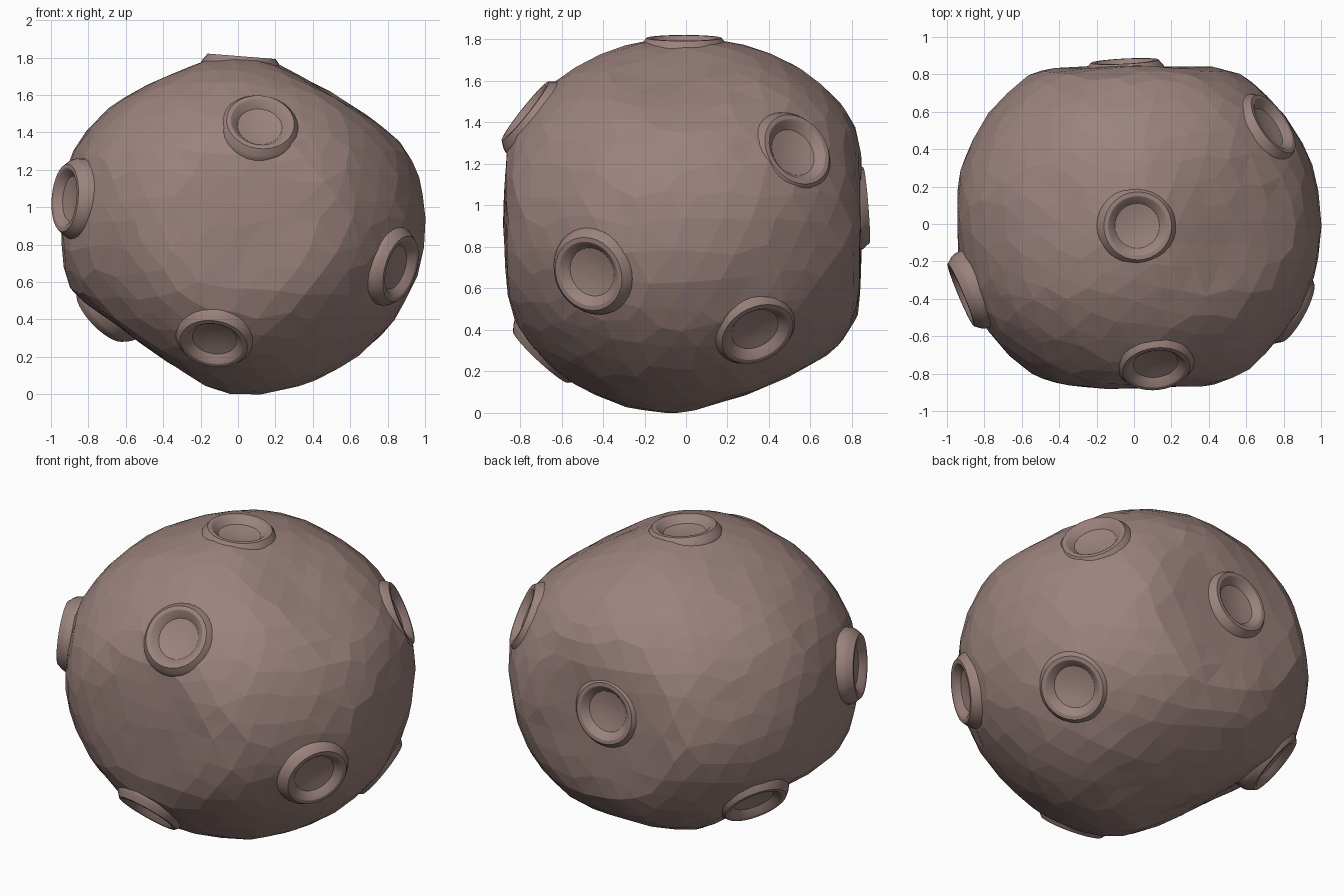
import bpy, bmesh, math, random
from mathutils import Vector, noise

if "Cube" in bpy.data.objects:
    bpy.data.objects.remove(bpy.data.objects["Cube"])

random.seed(4)
CENTRE = Vector((0.013, 0, 0.92))

mat = bpy.data.materials.new("dusty_rock")
mat.diffuse_color = (0.33, 0.225, 0.205, 1)
mat.use_nodes = True
mat.node_tree.nodes["Principled BSDF"].inputs["Base Color"].default_value = mat.diffuse_color

# Crater rims: centre of rim, outward direction
CRATERS = [
    ((0.12, -0.775, 1.455), (0.10, -0.78, 0.62)),
    ((-0.925, -0.38, 1.05), (-0.92, -0.39, 0.08)),
    ((0.87, -0.47, 0.67), (0.86, -0.47, -0.25)),
    ((-0.13, -0.70, 0.27), (-0.13, -0.68, -0.73)),
    ((0.02, -0.01, 1.807), (0.08, 0.00, 1.00)),
    ((0.745, 0.535, 1.27), (0.73, 0.50, 0.38)),
    ((0.74, 0.345, 0.38), (0.68, 0.33, -0.60)),
    ((-0.05, 0.87, 1.00), (-0.05, 0.99, 0.08)),
    ((-0.73, 0.36, 0.42), (-0.65, 0.35, -0.62)),
]

# Broad planes that flatten the rock: direction, distance from centre
PLANES = [
    ((0, -1, 0), 0.875), ((0, 1, 0), 0.842), ((-1, 0, 0), 0.98),
    ((0.5, 0, 0.87), 0.84), ((-0.4, 0, 0.92), 0.88),
    ((-0.57, 0, -0.82), 0.83), ((0, 0.38, -0.92), 0.875),
]
PLANES = [(Vector(n).normalized(), d) for n, d in PLANES]
SOFT = 0.03


def new_object(name, bm):
    bmesh.ops.recalc_face_normals(bm, faces=bm.faces)
    mesh = bpy.data.meshes.new(name)
    bm.to_mesh(mesh)
    bm.free()
    obj = bpy.data.objects.new(name, mesh)
    bpy.context.collection.objects.link(obj)
    mesh.materials.append(mat)
    return obj


def revolve(bm, profile, place, sides=32):
    """Revolve (radius, height) points into bm; ends are capped."""
    rings = []
    for r, h in profile:
        rings.append([bm.verts.new(place @ Vector((
            r * math.cos(2 * math.pi * i / sides),
            r * math.sin(2 * math.pi * i / sides), h))) for i in range(sides)])
    for a, b in zip(rings, rings[1:]):
        for i in range(sides):
            j = (i + 1) % sides
            bm.faces.new((a[i], a[j], b[j], b[i]))
    bm.faces.new(rings[0])
    bm.faces.new(rings[-1])


def placement(pos, direction):
    m = Vector(direction).to_track_quat('Z', 'Y').to_matrix().to_4x4()
    m.translation = Vector(pos)
    return m


def rock_radius(d):
    """Ellipsoid radius softly limited by the flattening planes."""
    rz = 0.89 if d.z > 0 else 0.925
    r = 1 / math.sqrt((d.x / 0.988) ** 2 + (d.y / 0.975) ** 2 + (d.z / rz) ** 2)
    limits = [r] + [p / n.dot(d) for n, p in PLANES if n.dot(d) > 0.3]
    return -SOFT * math.log(sum(math.exp(-x / SOFT) for x in limits))


# Rock body: faceted ball flattened by planes, with slight lumps
bm = bmesh.new()
bmesh.ops.create_icosphere(bm, subdivisions=4, radius=1)
for v in bm.verts:
    jitter = Vector([random.uniform(-0.03, 0.03) for _ in range(3)])
    d = (v.co + jitter).normalized()
    r = rock_radius(d) + 0.015 * noise.noise(d * 2.5) + random.uniform(-0.004, 0.004)
    v.co = CENTRE + d * r
    v.co.z = max(v.co.z, 0)
low = min(v.co.z for v in bm.verts)
for v in bm.verts:  # rest the lowest point on the ground
    v.co.z -= low * max(0, 1 - v.co.z)
body = new_object("rock_body", bm)

# Hidden cutters open the body under each crater bowl
bm = bmesh.new()
for pos, direction in CRATERS:
    revolve(bm, [(0.168, -0.075), (0.168, 0.1)], placement(pos, direction))
cutter = new_object("crater_cutters", bm)
cutter.hide_render = True
cutter.hide_viewport = True
cut = body.modifiers.new("crater_holes", 'BOOLEAN')
cut.object = cutter
cut.operation = 'DIFFERENCE'
cut.solver = 'EXACT'

# Raised rim and bowl for each crater
RIM = [(0.222, -0.11), (0.216, -0.05), (0.206, -0.03), (0.182, 0.0), (0.16, 0.0),
       (0.15, -0.006), (0.12, -0.038), (0.06, -0.05), (0.02, -0.052)]
for k, (pos, direction) in enumerate(CRATERS):
    bm = bmesh.new()
    revolve(bm, RIM, placement(pos, direction))
    rim = new_object(f"crater_{k + 1}", bm)
    bpy.ops.object.select_all(action='DESELECT')
    rim.select_set(True)
    bpy.context.view_layer.objects.active = rim
    bpy.ops.object.shade_smooth_by_angle(angle=math.radians(25))
